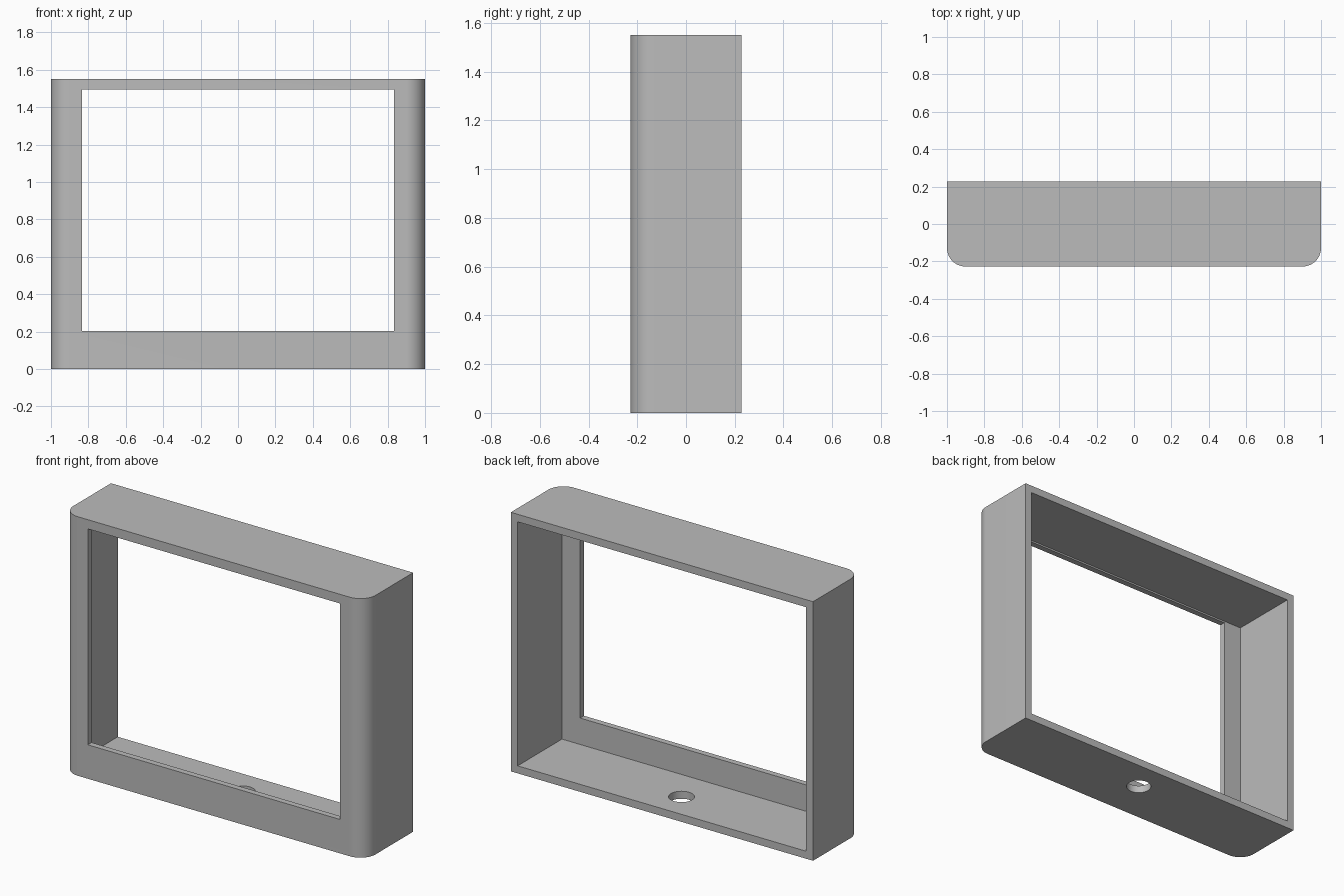
import bpy, bmesh
from math import sin, cos, pi

cube = bpy.data.objects.get("Cube")
if cube:
    bpy.data.objects.remove(cube, do_unlink=True)

# Overall sizes
HALF_W, HALF_D, HEIGHT = 1.0, 0.2275, 1.55
RADIUS, WALL, FRONT = 0.1, 0.045, 0.036
WIN_X, WIN_LOW, WIN_TOP = 0.835, 0.203, 1.495

grey = bpy.data.materials.new("plain grey")
grey.use_nodes = True
grey.diffuse_color = (0.5, 0.5, 0.5, 1)
grey.node_tree.nodes["Principled BSDF"].inputs["Base Color"].default_value = (0.5, 0.5, 0.5, 1)


def prism(name, outline, z0, z1):
    """Extrude a plan outline between two heights."""
    bm = bmesh.new()
    base = bm.faces.new([bm.verts.new((x, y, z0)) for x, y in outline])
    top = bmesh.ops.extrude_face_region(bm, geom=[base])["geom"]
    verts = [g for g in top if isinstance(g, bmesh.types.BMVert)]
    bmesh.ops.translate(bm, verts=verts, vec=(0, 0, z1 - z0))
    bmesh.ops.recalc_face_normals(bm, faces=bm.faces)
    mesh = bpy.data.meshes.new(name)
    bm.to_mesh(mesh)
    bm.free()
    mesh.materials.append(grey)
    obj = bpy.data.objects.new(name, mesh)
    bpy.context.collection.objects.link(obj)
    return obj


def rectangle(half_x, y0, y1):
    return [(-half_x, y0), (half_x, y0), (half_x, y1), (-half_x, y1)]


def arc(cx, cy, r, start, end, steps):
    angles = [start + (end - start) * i / steps for i in range(steps + 1)]
    return [(cx + r * cos(a), cy + r * sin(a)) for a in angles]


# Outer body with rounded front corners
cx, cy = HALF_W - RADIUS, RADIUS - HALF_D
outline = arc(-cx, cy, RADIUS, pi, 1.5 * pi, 16) + arc(cx, cy, RADIUS, 1.5 * pi, 2 * pi, 16)
outline += [(HALF_W, HALF_D), (-HALF_W, HALF_D)]
body = prism("display_frame", outline, 0, HEIGHT)

# Open back cavity, front window and cable hole in the floor
cutters = [
    prism("cavity_cutter", rectangle(HALF_W - WALL, FRONT - HALF_D, 0.5), WALL, HEIGHT - WALL),
    prism("window_cutter", rectangle(WIN_X, -0.5, 0), WIN_LOW, WIN_TOP),
    prism("cable_hole_cutter", arc(0, 0.042, 0.07, 0, 2 * pi, 48)[:-1], -0.1, 0.1),
]
bpy.ops.object.select_all(action="DESELECT")
body.select_set(True)
bpy.context.view_layer.objects.active = body
for cutter in cutters:
    cutter.hide_render = True
    cut = body.modifiers.new(cutter.name, "BOOLEAN")
    cut.operation = "DIFFERENCE"
    cut.solver = "EXACT"
    cut.object = cutter
    bpy.ops.object.modifier_apply(modifier=cut.name)
    bpy.data.objects.remove(cutter, do_unlink=True)

# Smooth round corners and hole, crisp edges elsewhere
bpy.ops.object.shade_smooth_by_angle(angle=pi / 6)
